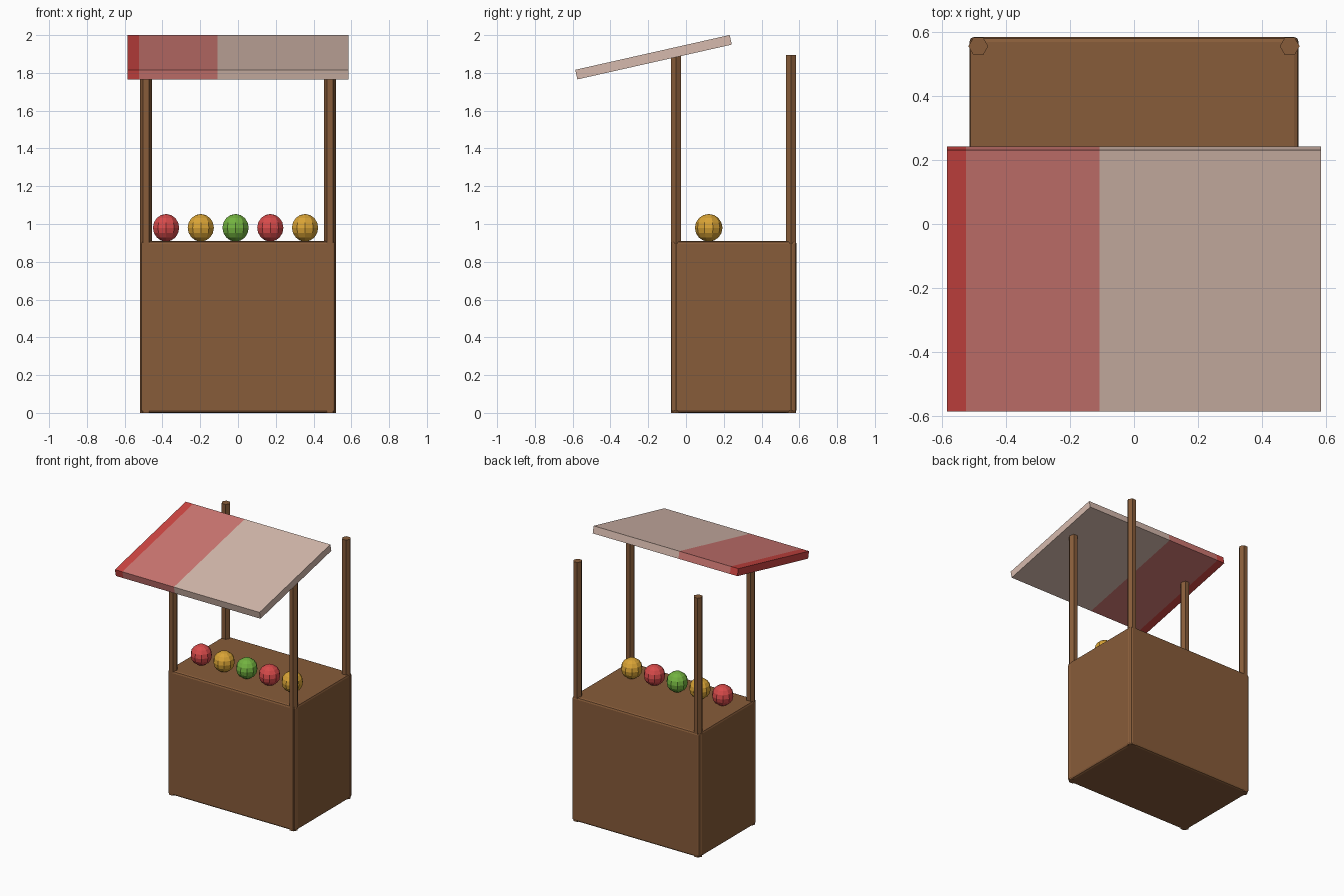
import bpy, bmesh, math
from mathutils import Matrix

if "Cube" in bpy.data.objects:
    bpy.data.objects.remove(bpy.data.objects["Cube"])


def material(name, rgb):
    m = bpy.data.materials.new(name)
    lin = [c / 12.92 if c <= 0.04045 else ((c + 0.055) / 1.055) ** 2.4 for c in rgb]
    m.diffuse_color = (*lin, 1)
    m.use_nodes = True
    m.node_tree.nodes["Principled BSDF"].inputs["Base Color"].default_value = m.diffuse_color
    return m


wood = material("wood", (0.53, 0.36, 0.225))
deep_red = material("awning_red", (0.81, 0.275, 0.26))
pale_red = material("awning_pale_red", (0.81, 0.47, 0.45))
cream = material("awning_cream", (0.84, 0.73, 0.68))
red = material("red_fruit", (0.84, 0.29, 0.29))
yellow = material("yellow_fruit", (0.85, 0.64, 0.21))
green = material("green_fruit", (0.45, 0.70, 0.25))


def add(name, bm, mats, location=(0, 0, 0), rotation=(0, 0, 0)):
    me = bpy.data.meshes.new(name)
    bm.to_mesh(me)
    bm.free()
    for m in mats:
        me.materials.append(m)
    ob = bpy.data.objects.new(name, me)
    ob.location, ob.rotation_euler = location, rotation
    bpy.context.collection.objects.link(ob)
    return ob


def box(size):
    bm = bmesh.new()
    bmesh.ops.create_cube(bm, size=1, matrix=Matrix.Diagonal((*size, 1)))
    return bm


# Counter with softened edges
counter = add("counter", box((1.03, 0.665, 0.91)), [wood], (0, 0.2525, 0.455))
bev = counter.modifiers.new("soft_edges", "BEVEL")
bev.width, bev.segments = 0.015, 2

# Four hexagonal posts
for side, x in (("left", -0.487), ("right", 0.487)):
    for end, y in (("front", -0.053), ("back", 0.556)):
        bm = bmesh.new()
        bmesh.ops.create_cone(bm, cap_ends=True, segments=6, radius1=0.031,
                              radius2=0.031, depth=1.896,
                              matrix=Matrix.Rotation(math.radians(30), 4, "Z"))
        # turn so that points face left and right
        pts = max(v.co.x for v in bm.verts)
        if pts < 0.0305:
            bmesh.ops.rotate(bm, verts=bm.verts, matrix=Matrix.Rotation(math.radians(30), 3, "Z"))
        add(f"{end}_{side}_post", bm, [wood], (x, y, 0.948))

# Tilted awning, cut into colour stripes
bm = box((1.17, 0.838, 0.052))
cuts = (-0.525, -0.108)
for c in cuts:
    bmesh.ops.bisect_plane(bm, geom=bm.verts[:] + bm.edges[:] + bm.faces[:],
                           plane_co=(c, 0, 0), plane_no=(1, 0, 0))
for f in bm.faces:
    f.material_index = sum(f.calc_center_median().x > c for c in cuts)
add("awning", bm, [deep_red, pale_red, cream], (0, -0.172, 1.883), (math.radians(12.7), 0, 0))

# Row of fruit
for i, mat in enumerate((red, yellow, green, red, yellow)):
    bm = bmesh.new()
    bmesh.ops.create_uvsphere(bm, u_segments=10, v_segments=8, radius=0.073)
    add(f"fruit_{i + 1}", bm, [mat], (-0.381 + 0.184 * i, 0.12, 0.98))
